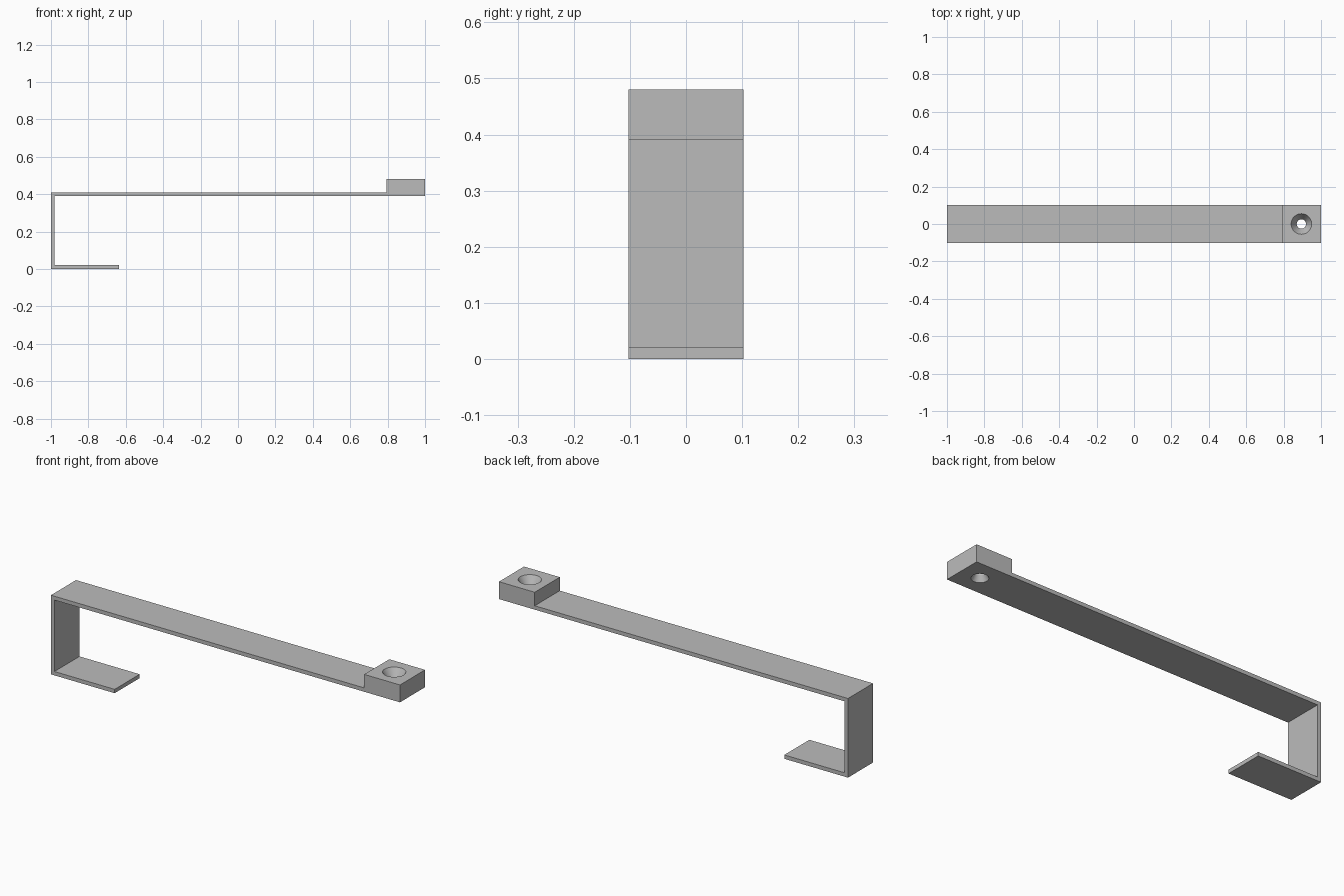
import bpy
import bmesh
import math

old = bpy.data.objects.get("Cube")
if old:
    bpy.data.objects.remove(old, do_unlink=True)

HALF_W = 0.1025    # half depth of the strip
T = 0.02           # sheet thickness
ARM_Z = 0.39       # underside of the long arm
TOP_Z = 0.48       # top of the end block
HOLE_X = 0.895

grey = bpy.data.materials.new("plain grey")
grey.use_nodes = True
colour = (0.5, 0.5, 0.5, 1)
grey.diffuse_color = colour
grey.node_tree.nodes["Principled BSDF"].inputs["Base Color"].default_value = colour


def finish(bm, name):
    bmesh.ops.recalc_face_normals(bm, faces=bm.faces)
    mesh = bpy.data.meshes.new(name)
    bm.to_mesh(mesh)
    bm.free()
    mesh.materials.append(grey)
    obj = bpy.data.objects.new(name, mesh)
    bpy.context.collection.objects.link(obj)
    return obj


# Bent strip with the end block, extruded from its side profile
profile = [(-1, 0), (-0.635, 0), (-0.635, T), (-1 + T, T),
           (-1 + T, ARM_Z), (1, ARM_Z), (1, TOP_Z), (0.795, TOP_Z),
           (0.795, ARM_Z + T), (-1, ARM_Z + T)]
bm = bmesh.new()
face = bm.faces.new([bm.verts.new((x, -HALF_W, z)) for x, z in profile])
ext = bmesh.ops.extrude_face_region(bm, geom=[face])
moved = [g for g in ext["geom"] if isinstance(g, bmesh.types.BMVert)]
bmesh.ops.translate(bm, verts=moved, vec=(0, 2 * HALF_W, 0))
bracket = finish(bm, "hook_bracket")

# Countersunk hole cutter, lathed from radius and height pairs
hole = [(0, 0.35), (0.04, 0.35), (0.04, ARM_Z), (0.025, 0.42),
        (0.025, 0.43), (0.055, TOP_Z), (0.055, 0.52), (0, 0.52)]
bm = bmesh.new()
verts = [bm.verts.new((HOLE_X + r, 0, z)) for r, z in hole]
edges = [bm.edges.new(pair) for pair in zip(verts, verts[1:])]
bmesh.ops.spin(bm, geom=verts + edges, cent=(HOLE_X, 0, 0), axis=(0, 0, 1),
               angle=math.tau, steps=48)
bmesh.ops.remove_doubles(bm, verts=bm.verts, dist=0.0001)
cutter = finish(bm, "hole_cutter")
cutter.hide_render = True

# Cut the hole, then drop the cutter
cut = bracket.modifiers.new("mounting hole", "BOOLEAN")
cut.operation = "DIFFERENCE"
cut.solver = "EXACT"
cut.object = cutter
bpy.ops.object.select_all(action="DESELECT")
bracket.select_set(True)
bpy.context.view_layer.objects.active = bracket
bpy.ops.object.modifier_apply(modifier=cut.name)
bpy.data.objects.remove(cutter, do_unlink=True)
bpy.ops.object.shade_smooth_by_angle(angle=math.radians(25))
